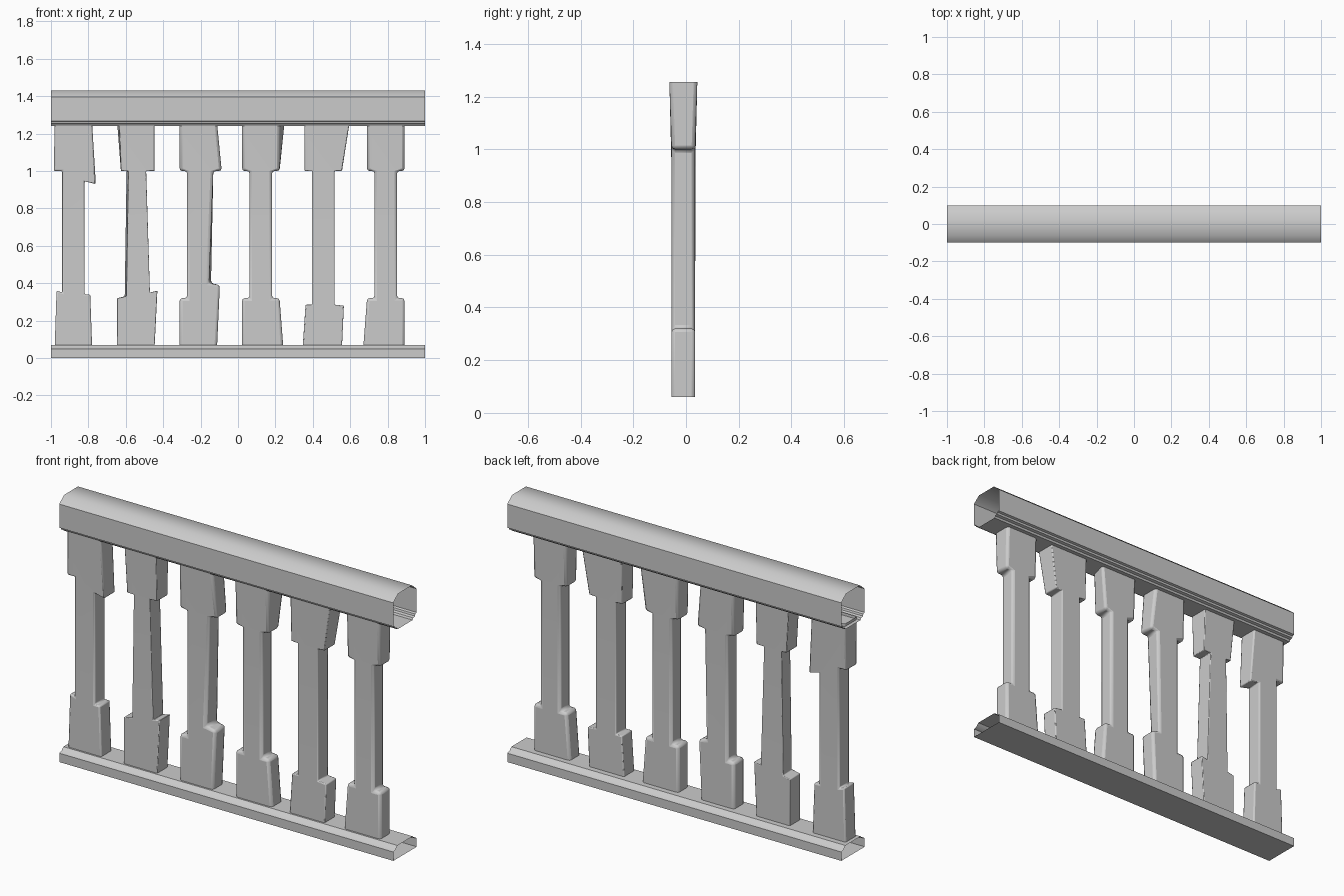
import bpy, bmesh, math

if "Cube" in bpy.data.objects:
    bpy.data.objects.remove(bpy.data.objects["Cube"])


def finish(name, bm, angle):
    bmesh.ops.recalc_face_normals(bm, faces=bm.faces)
    me = bpy.data.meshes.new(name)
    bm.to_mesh(me)
    bm.free()
    ob = bpy.data.objects.new(name, me)
    bpy.context.collection.objects.link(ob)
    bpy.ops.object.select_all(action='DESELECT')
    bpy.context.view_layer.objects.active = ob
    ob.select_set(True)
    bpy.ops.object.shade_smooth_by_angle(angle=math.radians(angle))
    return ob


def rail(name, half):
    """Open-ended tube along x from a half section (y, z), mirrored in y."""
    section = half + [(-y, z) for y, z in reversed(half)]
    bm = bmesh.new()
    a = [bm.verts.new((-1, y, z)) for y, z in section]
    b = [bm.verts.new((1, y, z)) for y, z in section]
    n = len(section)
    for i in range(n):
        j = (i + 1) % n
        bm.faces.new((a[i], a[j], b[j], b[i]))
    return finish(name, bm, 42)


# Handrail with stepped moulding underneath, and foot rail
rail("top_rail", [(0.065, 1.24), (0.07, 1.25), (0.085, 1.254), (0.088, 1.264),
                  (0.1, 1.268), (0.1, 1.396), (0.06, 1.43)])
rail("bottom_rail", [(0.1, 0), (0.1, 0.048), (0.08, 0.054), (0.065, 0.07)])

# Baluster silhouette (x, z), anticlockwise from bottom left
BASE = [(-.1, .06), (.1, .06), (.1, .32), (.06, .32), (.06, 1), (.1, 1),
        (.1, 1.255), (-.1, 1.255), (-.1, 1), (-.06, 1), (-.06, .32), (-.1, .32)]

# Hand-hewn wobble: corner -> (front dx, back dx, dz)
WOBBLE = [
    {2: (-.01, -.01, .02), 3: (0, 0, .02), 10: (0, 0, .03), 11: (.01, .01, .04),
     5: (.02, .02, -.07), 4: (0, 0, -.055), 8: (-.005, -.005, 0)},
    {2: (.015, .015, .04), 3: (.015, .015, .03), 4: (-.005, -.005, 0),
     8: (.02, .02, 0), 9: (.02, .01, 0), 10: (.01, 0, .01), 7: (.01, 0, 0)},
    {5: (.025, .025, 0), 4: (.02, .02, 0), 3: (-.005, .01, .08), 2: (.015, .015, .07)},
    {6: (0, .03, 0), 1: (.02, .02, 0)},
    {6: (.04, .04, 0), 2: (.01, .01, -.04), 3: (0, 0, -.035), 10: (0, 0, -.035),
     11: (.005, .005, -.035), 0: (-.01, -.01, 0)},
    {0: (-.02, -.02, 0)},
]

# Balusters: bevelled slabs, open where they enter the rails
for k, wob in enumerate(WOBBLE):
    cx = -0.88 + 0.334 * k
    bm = bmesh.new()
    front, back = [], []
    for i, (x, z) in enumerate(BASE):
        fx, bx, dz = wob.get(i, (0, 0, 0))
        flare = 0.008 if i in (6, 7) else 0
        front.append(bm.verts.new((cx + x + fx, -.055 - flare, z + dz)))
        back.append(bm.verts.new((cx + x + bx, .035 + flare, z + dz)))
    for side in (front, back):
        for loop in ((0, 1, 2, 3, 10, 11), (3, 4, 9, 10), (4, 5, 6, 7, 8, 9)):
            bm.faces.new([side[i] for i in loop])
    for i in range(12):
        if i not in (0, 6):
            j = (i + 1) % 12
            bm.faces.new((front[i], front[j], back[j], back[i]))
    ob = finish("baluster_%d" % (k + 1), bm, 50)
    bev = ob.modifiers.new("soft_edges", 'BEVEL')
    bev.width = 0.014
    bev.segments = 2
    bev.limit_method = 'ANGLE'
    bev.angle_limit = math.radians(30)
    # Bevel comes before the smoothing modifier if there is one
    ob.modifiers.move(len(ob.modifiers) - 1, 0)
